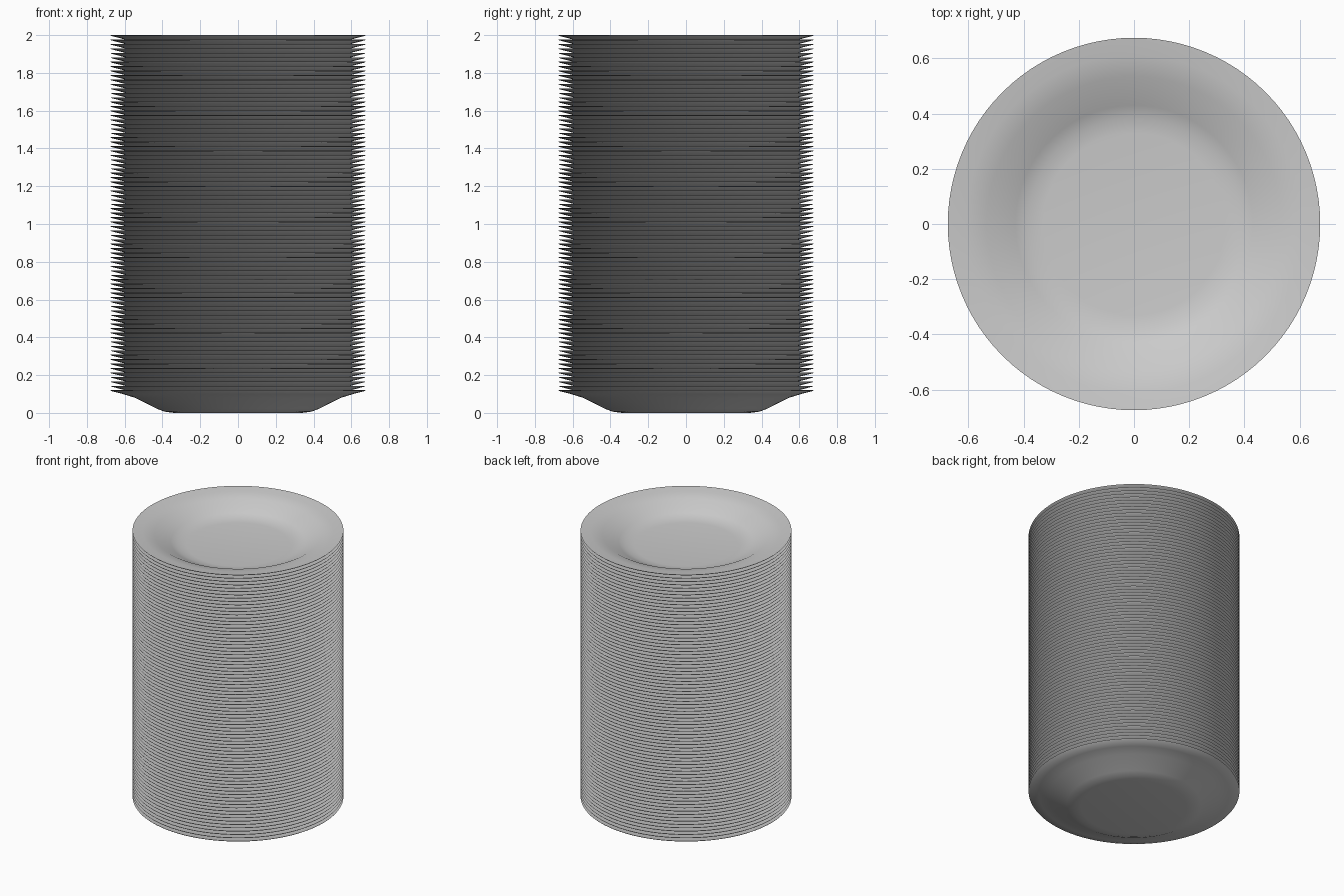
import bpy, bmesh, math

if "Cube" in bpy.data.objects:
    bpy.data.objects.remove(bpy.data.objects["Cube"])

COUNT = 81          # plates in the stack
RIM_Z = 0.12        # rim height of one plate
PITCH = (2.0 - RIM_Z) / (COUNT - 1)
SEGMENTS = 96

# Plate cross-section (radius, height): underside outwards, then the top inwards
PROFILE = [(0.0, 0.0), (0.34, 0.0), (0.39, 0.007), (0.43, 0.022), (0.545, 0.08),
           (0.61, 0.100), (0.672, 0.116), (0.675, 0.12),
           (0.61, 0.112), (0.535, 0.098), (0.43, 0.042), (0.385, 0.026), (0.33, 0.02), (0.0, 0.02)]


def lathe(name, profile, segments):
    bm = bmesh.new()
    verts = [bm.verts.new((r, 0, z)) for r, z in profile]
    edges = [bm.edges.new(pair) for pair in zip(verts, verts[1:])]
    bmesh.ops.spin(bm, geom=verts + edges, cent=(0, 0, 0), axis=(0, 0, 1),
                   angle=math.tau, steps=segments, use_duplicate=False)
    bmesh.ops.remove_doubles(bm, verts=bm.verts, dist=1e-4)
    bmesh.ops.recalc_face_normals(bm, faces=bm.faces)
    mesh = bpy.data.meshes.new(name)
    bm.to_mesh(mesh)
    bm.free()
    obj = bpy.data.objects.new(name, mesh)
    bpy.context.collection.objects.link(obj)
    return obj


# One plate, smooth with a sharp rim
plate = lathe("plate_stack", PROFILE, SEGMENTS)
bpy.context.view_layer.objects.active = plate
plate.select_set(True)
bpy.ops.object.shade_smooth_by_angle(angle=math.radians(40))

# Repeat the plate up the stack
stack = plate.modifiers.new("stack", 'ARRAY')
stack.count = COUNT
stack.use_relative_offset = False
stack.use_constant_offset = True
stack.constant_offset_displace = (0, 0, PITCH)
